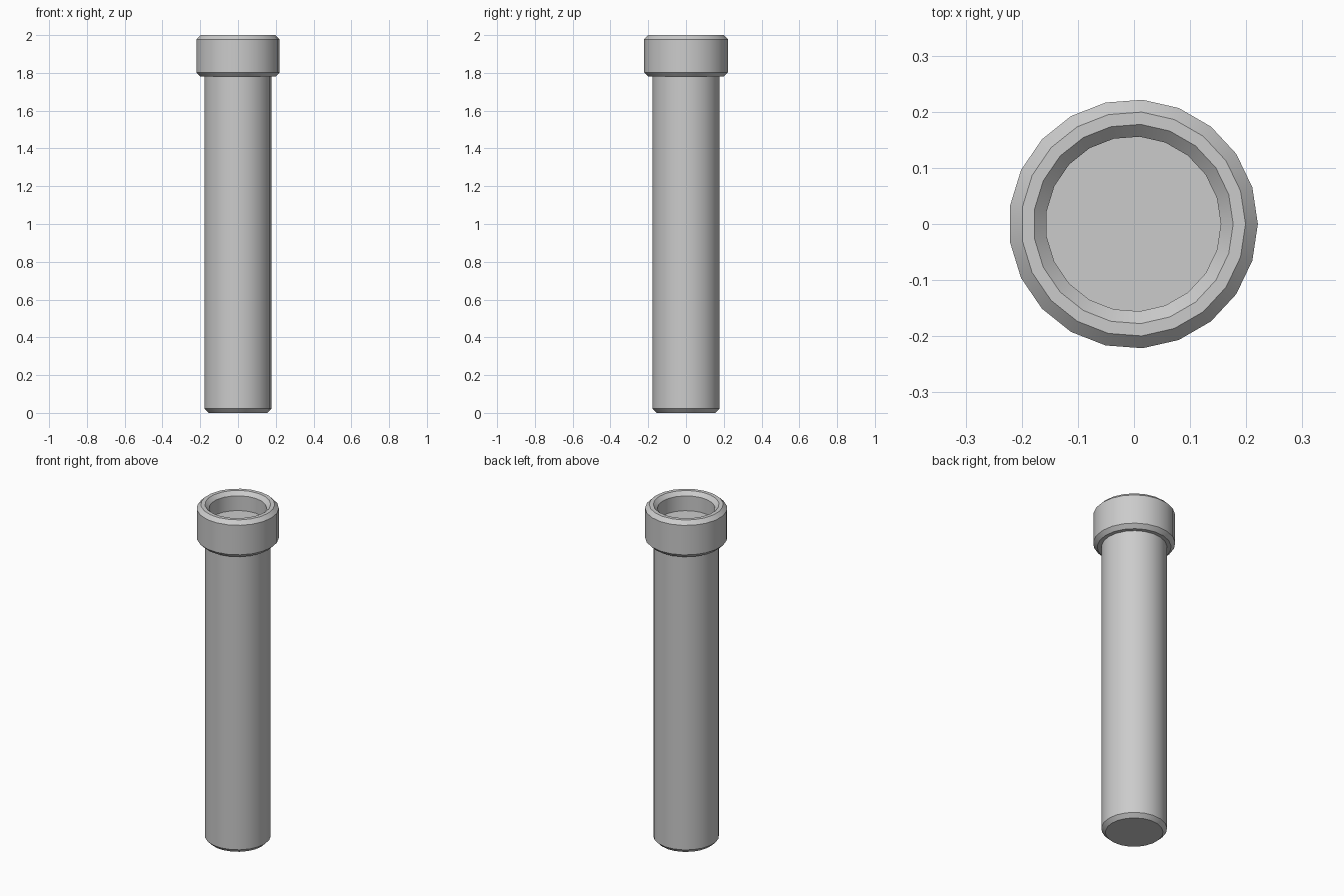
import bpy
import bmesh
import math

cube = bpy.data.objects.get("Cube")
if cube:
    bpy.data.objects.remove(cube, do_unlink=True)

SIDES = 21
SHIFT = -0.00125  # centres the odd-sided outline on x

grey = bpy.data.materials.new("plain grey")
grey.use_nodes = True
grey.diffuse_color = (0.6, 0.6, 0.6, 1)
grey.node_tree.nodes["Principled BSDF"].inputs["Base Color"].default_value = (0.6, 0.6, 0.6, 1)


def lathe(name, profile, closed):
    """Turn a (radius, height) profile round z; closed makes a ring, open gets end caps."""
    bm = bmesh.new()
    rings = []
    for r, z in profile:
        angles = [2 * math.pi * i / SIDES for i in range(SIDES)]
        rings.append([bm.verts.new((r * math.cos(a) + SHIFT, r * math.sin(a), z)) for a in angles])
    pairs = list(zip(rings, rings[1:]))
    if closed:
        pairs.append((rings[-1], rings[0]))
    else:
        bm.faces.new(rings[0])
        bm.faces.new(rings[-1])
    for low, high in pairs:
        for i in range(SIDES):
            j = (i + 1) % SIDES
            bm.faces.new((low[i], low[j], high[j], high[i]))
    bmesh.ops.recalc_face_normals(bm, faces=bm.faces)
    mesh = bpy.data.meshes.new(name)
    bm.to_mesh(mesh)
    bm.free()
    mesh.materials.append(grey)
    obj = bpy.data.objects.new(name, mesh)
    bpy.context.collection.objects.link(obj)
    bpy.ops.object.select_all(action="DESELECT")
    obj.select_set(True)
    bpy.context.view_layer.objects.active = obj
    bpy.ops.object.shade_smooth_by_angle(angle=math.radians(30))
    return obj


# Solid shaft with chamfered ends; its top is the floor of the socket
CH = 0.022
lathe("shaft", [(0.156, 0), (0.178, CH), (0.178, 1.89 - CH), (0.156, 1.89)], False)

# Collar ring, chamfered on all four edges
outer, inner, bottom, top = 0.222, 0.156, 1.78, 2.0
lathe("collar", [
    (outer - CH, bottom), (outer, bottom + CH),
    (outer, top - CH), (outer - CH, top),
    (inner + CH, top), (inner, top - CH),
    (inner, bottom + CH), (inner + CH, bottom),
], True)
